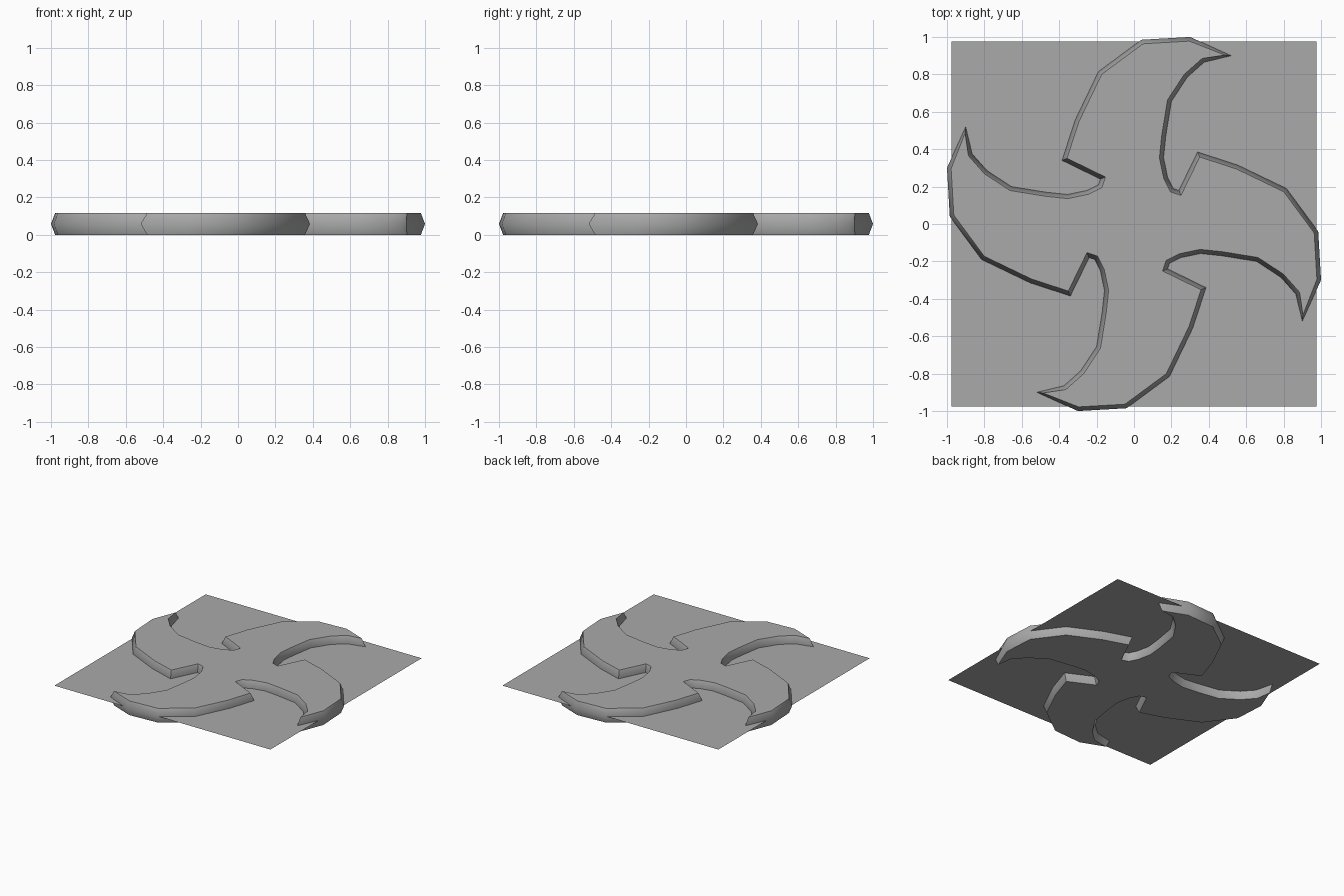
import bpy, bmesh, math
from mathutils import Vector, Matrix

cube = bpy.data.objects.get("Cube")
if cube:
    bpy.data.objects.remove(cube, do_unlink=True)

HALF = 0.058      # half of the pinwheel thickness
BEVEL = 0.022     # how far the caps step in from the middle rim

grey = bpy.data.materials.new("mid grey")
grey.use_nodes = True
colour = (0.4, 0.4, 0.4, 1)
grey.diffuse_color = colour
grey.node_tree.nodes["Principled BSDF"].inputs["Base Color"].default_value = colour


def make_object(name, bm):
    mesh = bpy.data.meshes.new(name)
    bm.to_mesh(mesh)
    bm.free()
    mesh.materials.append(grey)
    obj = bpy.data.objects.new(name, mesh)
    bpy.context.collection.objects.link(obj)
    return obj


def inset_outline(points, distance, limit):
    """Move each point of a clockwise outline inward, with limited mitres."""
    result = []
    for i, p in enumerate(points):
        d1 = (p - points[i - 1]).normalized()
        d2 = (points[(i + 1) % len(points)] - p).normalized()
        n1, n2 = Vector((d1.y, -d1.x)), Vector((d2.y, -d2.x))
        mitre = (n1 + n2).normalized()
        step = min(distance / max(mitre.dot(n1), 0.1), limit)
        result.append(p + mitre * step)
    return result


# Outline of one curved arm, repeated clockwise four times
arm = [(-0.18, 0.24), (-0.385, 0.34), (-0.315, 0.555), (-0.19, 0.815),
       (0.04, 0.985), (0.30, 1.0), (0.52, 0.90), (0.375, 0.865),
       (0.285, 0.785), (0.20, 0.655), (0.17, 0.47), (0.158, 0.355),
       (0.18, 0.25), (0.21, 0.19)]
rim = []
for k in range(4):
    turn = Matrix.Rotation(-k * math.pi / 2, 2)
    rim += [turn @ Vector(p) for p in arm]
cap = inset_outline(rim, BEVEL, 0.034)

# Pinwheel: bottom cap, wide middle rim, top cap
bm = bmesh.new()
rings = [[bm.verts.new((p.x, p.y, z)) for p in ring]
         for ring, z in ((cap, 0), (rim, HALF), (cap, 2 * HALF))]
for low, high in zip(rings, rings[1:]):
    for i in range(len(low)):
        bm.faces.new((low[i - 1], low[i], high[i], high[i - 1]))
bm.faces.new(rings[0])
bm.faces.new(rings[2])
bmesh.ops.recalc_face_normals(bm, faces=bm.faces)
pinwheel = make_object("pinwheel", bm)
bpy.ops.object.select_all(action='DESELECT')
pinwheel.select_set(True)
bpy.context.view_layer.objects.active = pinwheel
bpy.ops.object.shade_smooth_by_angle(angle=math.radians(44))

# Flat square sheet through the middle of the pinwheel
bm = bmesh.new()
bmesh.ops.create_grid(bm, x_segments=1, y_segments=1, size=0.975,
                      matrix=Matrix.Translation((0, 0, HALF)))
make_object("square_sheet", bm)
